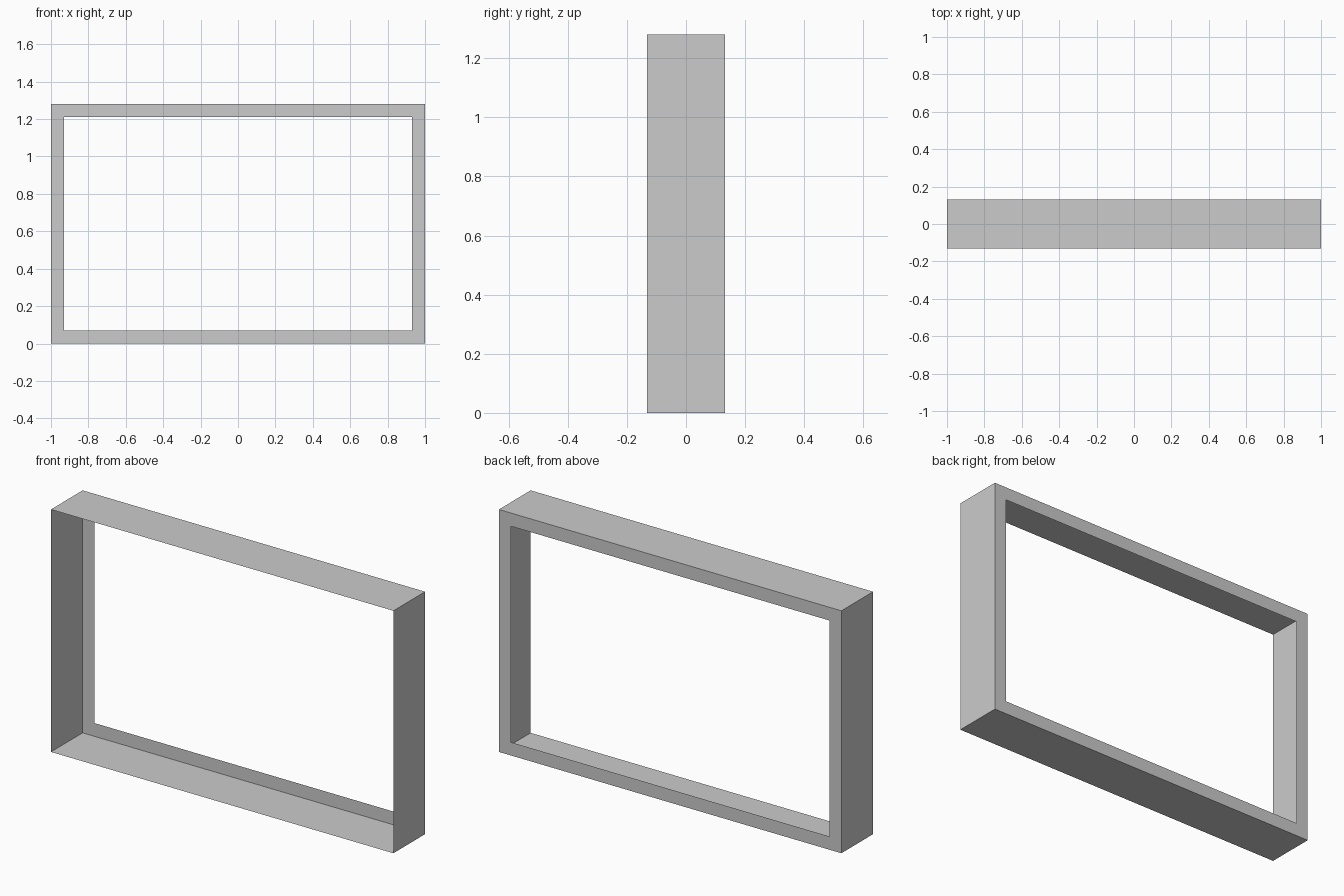
import bpy, bmesh
from mathutils import Matrix, Vector

if "Cube" in bpy.data.objects:
    bpy.data.objects.remove(bpy.data.objects["Cube"])

W, D, H = 2.0, 0.264, 1.28
BORDER = 0.07

bm = bmesh.new()

# Outer box standing on the ground
bmesh.ops.create_cube(bm, size=1.0, matrix=Matrix.Translation((0, 0, H / 2)) @ Matrix.Diagonal((W, D, H, 1)))
bm.normal_update()
front = min(bm.faces, key=lambda f: f.calc_center_median().y)
back = max(bm.faces, key=lambda f: f.calc_center_median().y)

# Back border around the opening
bmesh.ops.inset_region(bm, faces=[back], thickness=BORDER, use_even_offset=True)

# Open front and open window: a thin shell with no inner walls
bmesh.ops.delete(bm, geom=[front, back], context='FACES')

mesh = bpy.data.meshes.new("window_frame")
bm.to_mesh(mesh)
bm.free()
frame = bpy.data.objects.new("window_frame", mesh)
bpy.context.collection.objects.link(frame)
